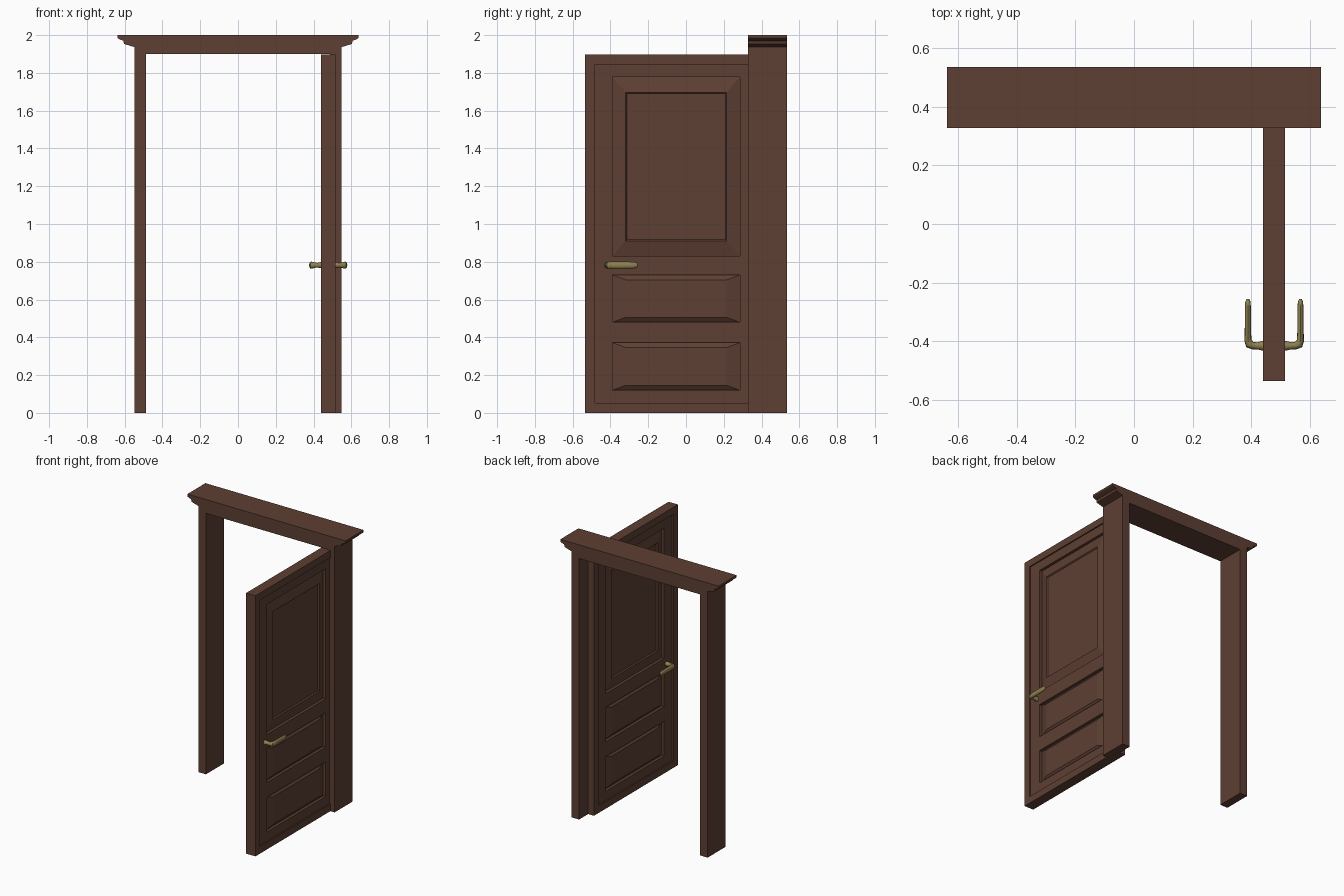
import bpy, bmesh
from math import sin, cos, pi, radians
from mathutils import Vector

if "Cube" in bpy.data.objects:
    bpy.data.objects.remove(bpy.data.objects["Cube"])


def material(name, color):
    m = bpy.data.materials.new(name)
    m.diffuse_color = (*color, 1)
    m.use_nodes = True
    m.node_tree.nodes["Principled BSDF"].inputs["Base Color"].default_value = m.diffuse_color
    return m


WOOD = material("dark_wood", (0.11, 0.05, 0.033))
BRASS = material("brass", (0.27, 0.22, 0.08))


def finish(bm, name, mat, smooth=False, dissolve=False):
    bmesh.ops.remove_doubles(bm, verts=bm.verts[:], dist=0.0002)
    if dissolve:
        bmesh.ops.dissolve_limit(bm, angle_limit=0.01, verts=bm.verts[:], edges=bm.edges[:])
    bmesh.ops.recalc_face_normals(bm, faces=bm.faces[:])
    me = bpy.data.meshes.new(name)
    bm.to_mesh(me)
    bm.free()
    ob = bpy.data.objects.new(name, me)
    bpy.context.collection.objects.link(ob)
    me.materials.append(mat)
    if smooth:
        bpy.ops.object.select_all(action='DESELECT')
        ob.select_set(True)
        bpy.context.view_layer.objects.active = ob
        bpy.ops.object.shade_smooth_by_angle(angle=radians(40))
    return ob


def prism(name, outline, y0, y1):
    """Extrude an x-z outline along y."""
    bm = bmesh.new()
    a = [bm.verts.new((x, y0, z)) for x, z in outline]
    b = [bm.verts.new((x, y1, z)) for x, z in outline]
    bm.faces.new(a)
    bm.faces.new(b[::-1])
    n = len(a)
    for i in range(n):
        bm.faces.new((a[i], b[i], b[(i + 1) % n], a[(i + 1) % n]))
    return finish(bm, name, WOOD)


# Door frame: two posts and a lintel with stepped cornice ends
Y0, Y1 = 0.327, 0.535
for side, s in (("left", -1), ("right", 1)):
    prism(side + "_post", [(s * 0.487, 0), (s * 0.549, 0), (s * 0.549, 1.9), (s * 0.487, 1.9)], Y0, Y1)
half = [(0.549, 1.9), (0.549, 1.937), (0.603, 1.953), (0.607, 1.97), (0.633, 1.98), (0.637, 1.984), (0.637, 2.0)]
prism("lintel_cornice", half + [(-x, z) for x, z in reversed(half)], Y0, Y1)

# Door leaf, opened at a right angle, panelled on both sides
CX = 0.4775
bm = bmesh.new()


def rect(y0, y1, z0, z1):
    return [(y0, z0), (y1, z0), (y1, z1), (y0, z1)]


def fill(r, x):
    bm.faces.new([bm.verts.new((CX + x, *p)) for p in r])


def ring(ra, xa, rb, xb):
    a = [bm.verts.new((CX + xa, *p)) for p in ra]
    b = [bm.verts.new((CX + xb, *p)) for p in rb]
    for i in range(4):
        j = (i + 1) % 4
        bm.faces.new((a[i], a[j], b[j], b[i]))


outer = rect(-0.535, 0.43, 0, 1.897)
inner = rect(-0.483, 0.378, 0.052, 1.845)
ys = [-0.483, -0.39, 0.285, 0.378]
zs = [0.052, 0.12, 0.372, 0.48, 0.73, 0.83, 1.777, 1.845]
for s in (-1, 1):
    rim, field, low, top = s * 0.0375, s * 0.0285, s * 0.008, s * 0.0265
    ring(outer, 0, outer, rim)
    ring(outer, rim, inner, rim)
    ring(inner, rim, inner, field)
    for i in range(3):
        for j in range(7):
            r = rect(ys[i], ys[i + 1], zs[j], zs[j + 1])
            if i == 1 and j % 2:
                # Recess with a bevelled raised panel
                m = 0.08 if j == 5 else 0.026
                p = rect(-0.32, 0.215, zs[j] + m, zs[j + 1] - m)
                ring(r, field, r, low)
                ring(r, low, p, top)
                if j == 5:
                    q = rect(-0.313, 0.208, zs[j] + m + 0.007, zs[j + 1] - m - 0.007)
                    ring(p, top, q, top - s * 0.008)
                    fill(q, top - s * 0.008)
                else:
                    fill(p, top)
            else:
                fill(r, field)
finish(bm, "door_leaf", WOOD, dissolve=True)


# Lever handles: ring stations of (out from door, y, heading, half width, half height)
STATIONS = [
    (-0.012, -0.415, 0, 0.017, 0.017),
    (0.004, -0.415, 0, 0.016, 0.016),
    (0.020, -0.415, 0, 0.012, 0.012),
    (0.036, -0.414, 10, 0.013, 0.015),
    (0.047, -0.409, 45, 0.015, 0.018),
    (0.052, -0.397, 80, 0.012, 0.019),
    (0.052, -0.370, 90, 0.011, 0.019),
    (0.052, -0.285, 90, 0.010, 0.018),
    (0.052, -0.265, 90, 0.009, 0.015),
    (0.052, -0.256, 90, 0.005, 0.008),
]
N = 12
for side, s in (("left", -1), ("right", 1)):
    bm = bmesh.new()
    rings = []
    for d, y, a, w, h in STATIONS:
        across = Vector((-sin(radians(a)) * s, cos(radians(a)), 0))
        c = Vector((CX + s * (0.0375 + d), y, 0.782))
        rings.append([bm.verts.new(c + across * w * cos(2 * pi * k / N) + Vector((0, 0, h * sin(2 * pi * k / N))))
                      for k in range(N)])
    for p, q in zip(rings, rings[1:]):
        for k in range(N):
            l = (k + 1) % N
            bm.faces.new((p[k], p[l], q[l], q[k]))
    bm.faces.new(rings[0])
    bm.faces.new(rings[-1])
    finish(bm, side + "_lever_handle", BRASS, smooth=True)
